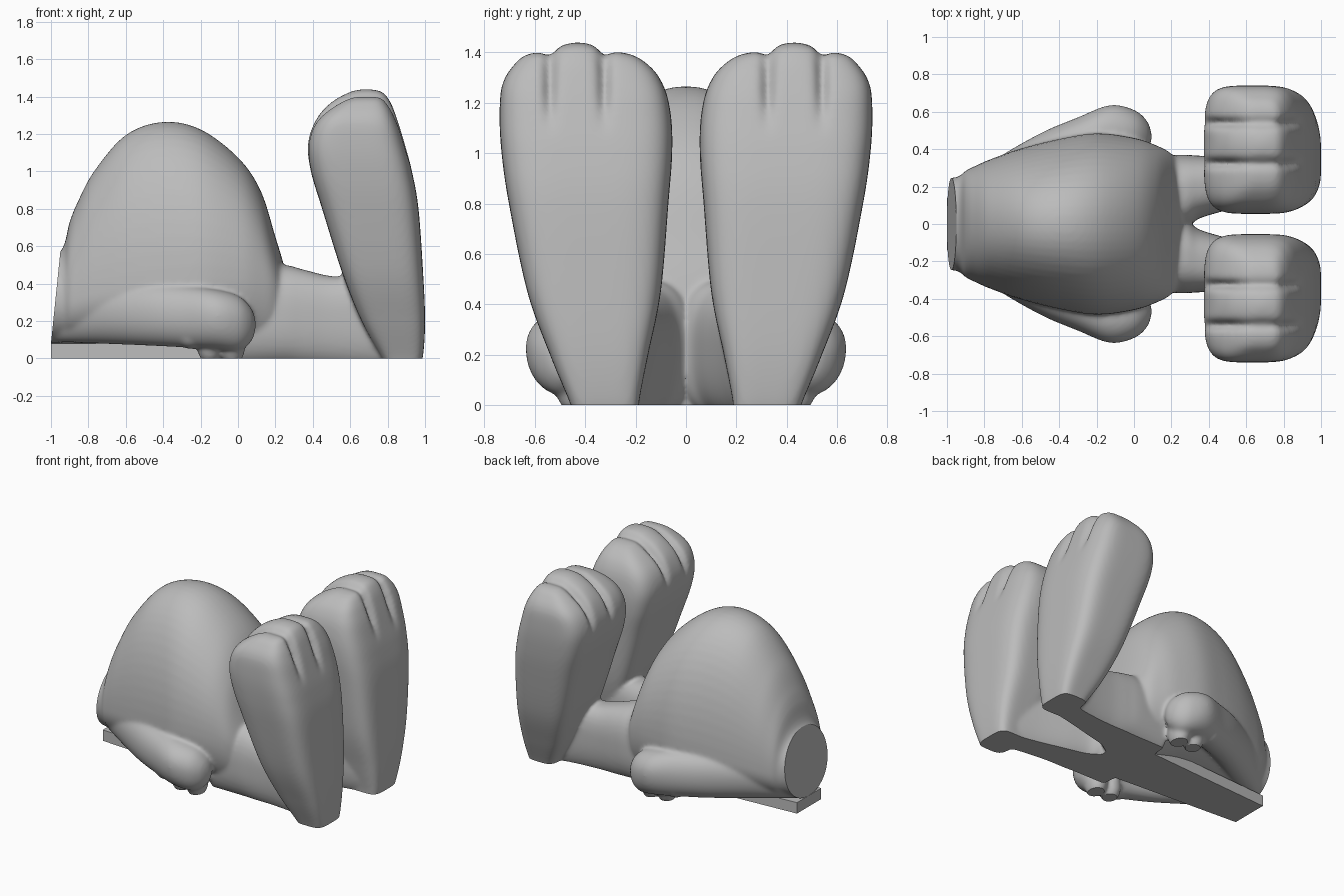
import bpy, bmesh
from math import sin, cos, pi, exp, copysign
from mathutils import Vector, Matrix

if "Cube" in bpy.data.objects:
    bpy.data.objects.remove(bpy.data.objects["Cube"], do_unlink=True)

grey = bpy.data.materials.new("plain grey")
grey.use_nodes = True
grey.diffuse_color = (0.5, 0.5, 0.5, 1)
grey.node_tree.nodes["Principled BSDF"].inputs["Base Color"].default_value = (0.5, 0.5, 0.5, 1)


def smoothstep(lo, hi, v):
    t = max(0, min(1, (v - lo) / (hi - lo)))
    return t * t * (3 - 2 * t)


def spline(keys, steps):
    """Smooth in-between rings through the key rings."""
    rows = []
    for i in range(len(keys) - 1):
        a, b, c, d = (keys[max(0, min(len(keys) - 1, i + k))] for k in (-1, 0, 1, 2))
        for s in range(steps):
            t = s / steps
            rows.append([q + t * (r - p + t * (2*p - 5*q + 4*r - w + t * (3*(q - r) + w - p))) / 2
                         for p, q, r, w in zip(a, b, c, d)])
    return rows + [list(keys[-1])]


def loft(bm, keys, power, place, steps=6, seg=64):
    """Rings given as (position, u low, u high, v low, v middle, v high)."""
    rings = []
    for pos, u0, u1, v0, vm, v1 in spline(keys, steps):
        ring = []
        for k in range(seg):
            c, s = cos(2 * pi * k / seg), sin(2 * pi * k / seg)
            reach = (abs(c) ** power + abs(s) ** power) ** (-1 / power)
            u = (u0 + u1) / 2 + reach * c * (u1 - u0) / 2
            v = vm + reach * s * (v1 - vm if s > 0 else vm - v0)
            ring.append(bm.verts.new(place(pos, u, v)))
        rings.append(ring)
    for a, b in zip(rings, rings[1:]):
        for k in range(seg):
            j = (k + 1) % seg
            bm.faces.new((a[k], a[j], b[j], b[k]))
    bm.faces.new(rings[0])
    bm.faces.new(rings[-1])


def along_x(side):
    return lambda pos, u, v: (pos, side * u, v)


def up_foot(side):
    """Foot rings stack upwards; grooves and rounded tips shape three toes."""
    def place(z, x, y):
        groove = sum(exp(-((y - g) / .022) ** 2) for g in (.325, .54))
        inward = Vector((.62 - x, 0, 1 - z)).normalized()
        depth = .045 - .02 * smoothstep(1.38, 1.43, z)
        p = Vector((x, y, z)) + inward * depth * groove * smoothstep(1.05, 1.3, z)
        p.z -= .03 * min(1, ((y - .43) / .11) ** 2) * smoothstep(1.2, 1.4, z)
        p.y *= side
        return p
    return place


def cut(bm, point, normal):
    """Slice flat and cap the opening with a crisp rim."""
    bmesh.ops.bisect_plane(bm, geom=bm.verts[:] + bm.edges[:] + bm.faces[:], dist=1e-5,
                           plane_co=point, plane_no=normal, clear_outer=True)
    rim = [e for e in bm.edges if e.is_boundary]
    bmesh.ops.holes_fill(bm, edges=rim, sides=0)
    for e in rim:
        e.smooth = False


def add_object(bm, name):
    bmesh.ops.recalc_face_normals(bm, faces=bm.faces[:])
    mesh = bpy.data.meshes.new(name)
    bm.to_mesh(mesh)
    bm.free()
    mesh.materials.append(grey)
    obj = bpy.data.objects.new(name, mesh)
    bpy.context.collection.objects.link(obj)
    bpy.ops.object.select_all(action='DESELECT')
    obj.select_set(True)
    bpy.context.view_layer.objects.active = obj
    return obj


# Torso: position, half width, bottom, widest height, top
torso = [(-1.1, .24, .08, .31, .5), (-.95, .25, .08, .31, .57), (-.9, .285, .08, .31, .73),
         (-.86, .305, .08, .32, .83), (-.77, .345, .08, .34, 1), (-.6, .405, .07, .37, 1.195),
         (-.4, .455, .06, .4, 1.265), (-.2, .485, .03, .42, 1.225), (0, .46, -.04, .42, 1.075),
         (.12, .42, -.06, .4, .9), (.2, .375, -.06, .36, .65), (.25, .3, -.03, .3, .48),
         (.27, .1, .1, .25, .35)]
# Limbs: position, inner side, outer side, bottom, widest height, top
arm = [(-1, -.02, .16, .09, .24, .36), (-.75, .06, .34, .08, .25, .4), (-.5, .21, .485, .07, .24, .405),
       (-.3, .3, .57, .06, .23, .39), (-.13, .34, .635, .05, .23, .37), (0, .36, .61, .04, .21, .335),
       (.07, .4, .55, .09, .19, .27), (.095, .45, .48, .16, .18, .2)]
leg = [(0, .02, .36, -.05, .22, .5), (.24, -.03, .37, -.05, .22, .5), (.35, .03, .365, -.05, .22, .475),
       (.5, .075, .36, -.05, .22, .44), (.7, .13, .375, -.05, .22, .43), (.88, .17, .41, -.05, .2, .4)]
fingers = [((-.25, .46, .115), (.075, .09, .065)), ((-.15, .43, .07), (.07, .08, .1)),
           ((-.03, .43, .08), (.07, .09, .12))]
# Foot: height, back, front, inner side, outer side
foot = [(-.05, .8, .97, .19, .44), (.02, .76, .99, .185, .465), (.2, .66, 1, .15, .54),
        (.45, .56, .99, .1, .63), (.8, .45, .965, .07, .703), (1, .39, .93, .055, .732),
        (1.15, .375, .89, .06, .74), (1.28, .42, .85, .09, .73), (1.37, .5, .815, .14, .69),
        (1.425, .6, .77, .23, .62), (1.44, .67, .7, .4, .45)]

# Body: torso, arms, hands, legs and feet blended into one skin
bm = bmesh.new()
loft(bm, [(x, -w, w, lo, mid, hi) for x, w, lo, mid, hi in torso], 2.1, along_x(1))
for side in (1, -1):
    loft(bm, arm, 2.1, along_x(side))
    loft(bm, leg, 2.6, along_x(side))
    loft(bm, [(z, x0, x1, y0, (y0 + y1) / 2, y1) for z, x0, x1, y0, y1 in foot], 4.4,
         up_foot(side), steps=8, seg=160)
    for (x, y, z), size in fingers:
        bmesh.ops.create_uvsphere(bm, u_segments=24, v_segments=16, radius=1,
                                  matrix=Matrix.LocRotScale(Vector((x, side * y, z)), None, Vector(size)))
body = add_object(bm, "body")
remesh = body.modifiers.new("blend", 'REMESH')
remesh.mode = 'VOXEL'
remesh.voxel_size = 0.012
relax = body.modifiers.new("relax", 'SMOOTH')
relax.factor = 0.5
relax.iterations = 10
for name in ("blend", "relax"):
    bpy.ops.object.modifier_apply(modifier=name)

# Flat underside and neck opening
bm = bmesh.new()
bm.from_mesh(body.data)
cut(bm, (0, 0, 0), (0, 0, -1))
cut(bm, (-.95, 0, .57), (-.49, 0, .05))
bmesh.ops.recalc_face_normals(bm, faces=bm.faces[:])
bm.to_mesh(body.data)
bm.free()
bpy.ops.object.shade_smooth_by_angle(angle=0.7)

# Flat slab under the torso
bm = bmesh.new()
bmesh.ops.create_cube(bm, size=1)
for v in bm.verts:
    front = v.co.x > 0
    v.co = (.25 if front else -1, copysign(.22 if front else .14, v.co.y), .08 if v.co.z > 0 else 0)
add_object(bm, "base_slab")
